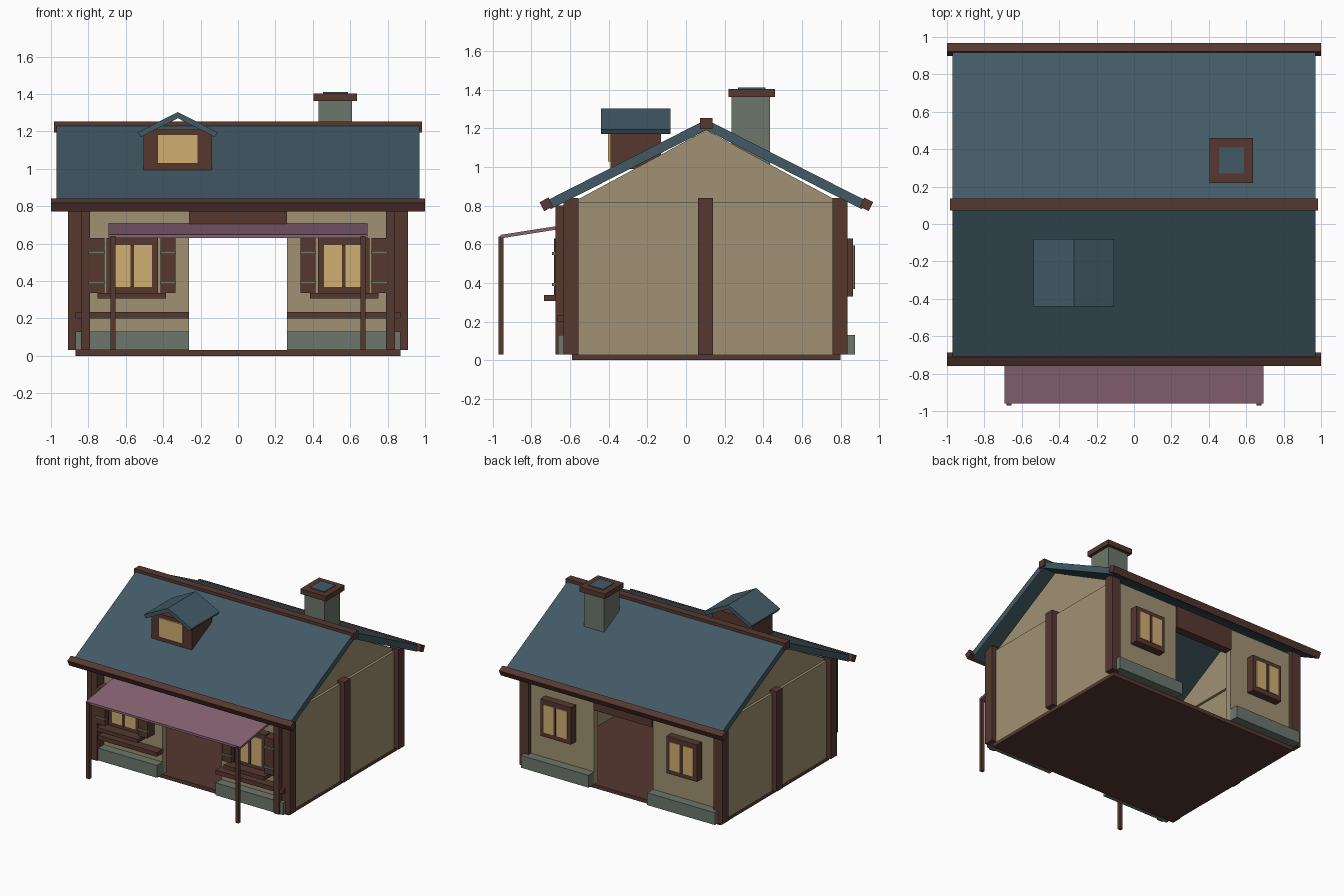
import bpy

if "Cube" in bpy.data.objects:
    bpy.data.objects.remove(bpy.data.objects["Cube"])


def material(name, r, g, b):
    lin = [((c / 255 + 0.055) / 1.055) ** 2.4 for c in (r, g, b)]
    m = bpy.data.materials.new(name)
    m.diffuse_color = (*lin, 1)
    m.use_nodes = True
    m.node_tree.nodes["Principled BSDF"].inputs["Base Color"].default_value = m.diffuse_color
    return m


PLASTER = material("tan plaster", 160, 146, 115)
WOOD = material("dark brown wood", 86, 56, 48)
ROOF = material("slate blue roof", 66, 90, 101)
STONE = material("grey green stone", 108, 118, 108)
GLASS = material("warm window", 208, 175, 115)
CLOTH = material("mauve awning", 138, 100, 117)

CY = 0.105                      # y of the ridge line
FRONT, BACK = -0.59, 0.80       # outer wall faces


def prism(name, profile, lo, hi, mat, axis="x"):
    """Extrude a closed profile along x (profile is y,z) or y (profile is x,z)."""
    n = len(profile)
    lo, hi = min(lo, hi), max(lo, hi)
    place = (lambda t, p: (t, p[0], p[1])) if axis == "x" else (lambda t, p: (p[0], t, p[1]))
    verts = [place(t, p) for t in (lo, hi) for p in profile]
    faces = [tuple(range(n))[::-1], tuple(range(n, 2 * n))]
    faces += [(i, (i + 1) % n, n + (i + 1) % n, n + i) for i in range(n)]
    area = sum(profile[i][0] * profile[(i + 1) % n][1] - profile[(i + 1) % n][0] * profile[i][1]
               for i in range(n))
    if (area < 0) == (axis == "x"):
        faces = [f[::-1] for f in faces]
    me = bpy.data.meshes.new(name)
    me.from_pydata(verts, [], faces)
    me.materials.append(mat)
    ob = bpy.data.objects.new(name, me)
    bpy.context.collection.objects.link(ob)
    return ob


def box(name, x, y, z, mat):
    """Box from (low, high) bounds on each axis."""
    y, z = sorted(y), sorted(z)
    return prism(name, [(y[0], z[0]), (y[1], z[0]), (y[1], z[1]), (y[0], z[1])], x[0], x[1], mat)


# Floor slab
box("floor", (-0.87, 0.87), (FRONT, BACK), (0, 0.03), WOOD)

for s, side in ((-1, "left"), (1, "right")):
    def sbox(name, x, y, z, mat):
        box(f"{side}_{name}", (s * x[0], s * x[1]), y, z, mat)

    # Side wall, gable and timber posts
    sbox("side_wall", (0.82, 0.87), (FRONT, BACK), (0.03, 0.815), PLASTER)
    prism(f"{side}_gable", [(FRONT, 0.815), (BACK, 0.815), (CY, 1.19)], s * 0.80, s * 0.85, PLASTER)
    sbox("front_corner_post", (0.83, 0.91), (-0.633, -0.555), (0.03, 0.84), WOOD)
    sbox("back_corner_post", (0.83, 0.91), (0.757, 0.835), (0.03, 0.84), WOOD)
    sbox("middle_post", (0.83, 0.91), (0.062, 0.14), (0.03, 0.84), WOOD)

    # Front and back walls beside the doorways
    for face, d, label in ((FRONT, -1, "front"), (BACK, 1, "back")):
        def fbox(name, x, depth, z, mat):
            sbox(f"{label}_{name}", x, (face + d * depth[0], face + d * depth[1]), z, mat)

        fbox("wall", (0.263, 0.82), (-0.05, 0), (0.03, 0.815), PLASTER)
        fbox("stone_base", (0.263, 0.87), (-0.01, 0.073), (0.03, 0.13), STONE)

        # Window: frame, pane and mullion
        fbox("window_frame", (0.428, 0.702), (-0.01, 0.063), (0.33, 0.63), WOOD)
        fbox("window_pane", (0.46, 0.67), (0.06, 0.069), (0.367, 0.593), GLASS)
        fbox("mullion", (0.556, 0.576), (0.06, 0.075), (0.367, 0.593), WOOD)

        # Front only: rail, inner post, sill and shutters
        if d < 0:
            fbox("rail", (0.263, 0.87), (-0.01, 0.075), (0.20, 0.235), WOOD)
            fbox("inner_post", (0.79, 0.84), (-0.01, 0.085), (0.03, 0.80), WOOD)
            fbox("sill", (0.385, 0.75), (-0.01, 0.145), (0.305, 0.336), WOOD)
            for x0 in (0.335, 0.715):
                fbox("shutter", (x0, x0 + 0.08), (-0.01, 0.092), (0.336, 0.63), WOOD)
                for z0 in (0.385, 0.545):
                    fbox("shutter_bar", (x0 - 0.003, x0 + 0.083), (0.08, 0.103),
                         (z0, z0 + 0.015), STONE)

    # Awning post
    sbox("awning_post", (0.655, 0.683), (-0.97, -0.944), (0.03, 0.64), WOOD)

# Lintels over the two doorways
box("front_lintel", (-0.263, 0.263), (FRONT - 0.01, FRONT + 0.06), (0.635, 0.815), WOOD)
box("back_lintel", (-0.263, 0.263), (BACK - 0.06, BACK + 0.01), (0.635, 0.815), WOOD)

# Awning sheet
prism("awning", [(-0.96, 0.63), (-0.59, 0.688), (-0.59, 0.706), (-0.96, 0.648)], -0.693, 0.693, CLOTH)

# Main roof slabs, eave beams and ridge beam
K = 0.508
for d, label in ((-1, "front"), (1, "back")):
    prism(f"{label}_roof", [(CY, 1.19), (CY + d * 0.805, 1.19 - K * 0.805),
                            (CY + d * 0.83, 1.245 - K * 0.83), (CY, 1.245)], -0.97, 0.97, ROOF)
    c, sn, h = 0.892, 0.453, 0.026
    corners = [(CY + d * (0.828 + c * u + sn * v), 0.806 - sn * u + c * v)
               for u, v in ((-h, -h), (h, -h), (h, h), (-h, h))]
    prism(f"{label}_eave_beam", corners, -1, 1, WOOD)
box("ridge_beam", (-0.983, 0.983), (CY - 0.032, CY + 0.032), (1.195, 1.252), WOOD)

# Dormer: body, window and small gabled roof
DX = -0.322
box("dormer_body", (DX - 0.182, DX + 0.182), (-0.39, -0.13), (0.99, 1.21), WOOD)
box("dormer_window", (DX - 0.108, DX + 0.108), (-0.403, -0.385), (1.028, 1.183), GLASS)
for s, side in ((-1, "left"), (1, "right")):
    prism(f"dormer_roof_{side}", [(DX, 1.27), (DX + s * 0.198, 1.27 - K * 0.198),
                                  (DX + s * 0.214, 1.303 - K * 0.214), (DX, 1.303)],
          -0.44, -0.08, ROOF, "y")

# Chimney: stack, cap and flue plate
box("chimney_stack", (0.43, 0.61), (0.235, 0.435), (1.0, 1.37), STONE)
box("chimney_cap", (0.405, 0.635), (0.22, 0.46), (1.362, 1.403), WOOD)
box("chimney_flue", (0.455, 0.587), (0.27, 0.41), (1.395, 1.41), ROOF)
